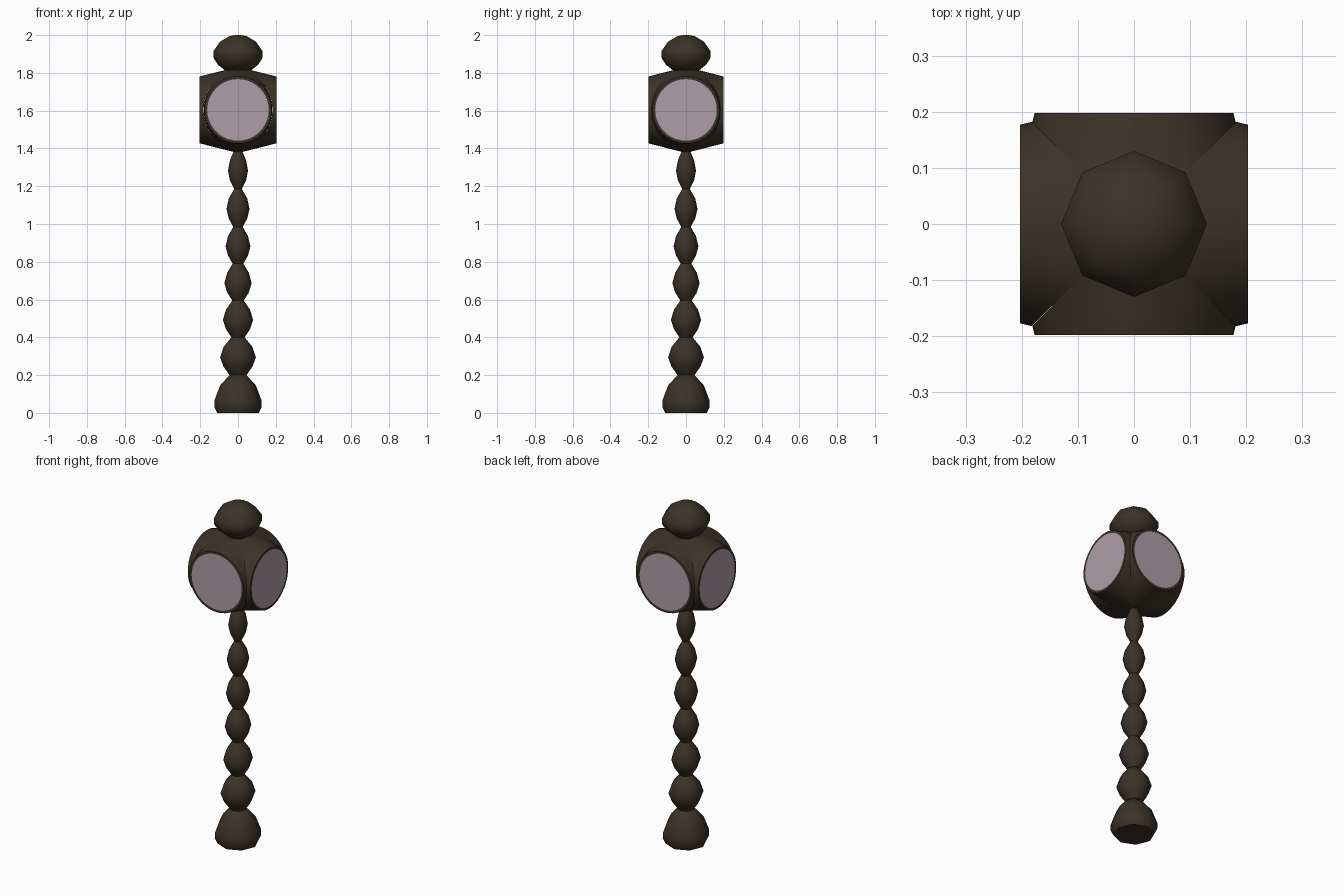
import bpy
import bmesh
import math
from mathutils import Matrix, Vector

if "Cube" in bpy.data.objects:
    bpy.data.objects.remove(bpy.data.objects["Cube"], do_unlink=True)


def material(name, rgb):
    mat = bpy.data.materials.new(name)
    mat.use_nodes = True
    mat.diffuse_color = (*rgb, 1)
    mat.node_tree.nodes["Principled BSDF"].inputs["Base Color"].default_value = (*rgb, 1)
    return mat


BRONZE = material("dark bronze", (0.045, 0.033, 0.021))
DIAL = material("pale mauve glass", (0.42, 0.34, 0.385))


def lathe(bm, profile, sides, bottom=True, top=True):
    """Spin (radius, height) pairs around z, with optional flat caps."""
    rings = []
    for r, z in profile:
        rings.append([bm.verts.new((r * math.cos(a), r * math.sin(a), z))
                      for a in (math.tau * i / sides for i in range(sides))])
    for lo, hi in zip(rings, rings[1:]):
        for i in range(sides):
            j = (i + 1) % sides
            bm.faces.new((lo[i], lo[j], hi[j], hi[i]))
    if bottom:
        bm.faces.new(rings[0][::-1])
    if top:
        bm.faces.new(rings[-1])


def finish(name, bm, mats, angle):
    mesh = bpy.data.meshes.new(name)
    bm.to_mesh(mesh)
    bm.free()
    for mat in mats:
        mesh.materials.append(mat)
    obj = bpy.data.objects.new(name, mesh)
    bpy.context.collection.objects.link(obj)
    bpy.ops.object.select_all(action="DESELECT")
    obj.select_set(True)
    bpy.context.view_layer.objects.active = obj
    bpy.ops.object.shade_smooth_by_angle(angle=math.radians(angle))
    return obj


def turned(name, profile):
    bm = bmesh.new()
    lathe(bm, profile, 8)
    return finish(name, bm, [BRONZE], 55)


# Bulbous foot
turned("base", [(0.11, 0), (0.125, 0.03), (0.125, 0.065), (0.095, 0.145), (0.045, 0.2)])

# Column of beads, slimmer towards the top
necks = [(0.045, 0.2), (0.035, 0.4), (0.03, 0.595), (0.028, 0.79),
         (0.025, 0.985), (0.02, 1.185), (0.02, 1.39)]
widths = [0.095, 0.08, 0.072, 0.066, 0.061, 0.053]
for n, (low, high, width) in enumerate(zip(necks, necks[1:], widths), 1):
    def between(t):
        return low[1] + (high[1] - low[1]) * t
    turned(f"column_bead_{n}", [low, (width * 0.8, between(0.22)), (width, between(0.47)),
                                (width * 0.8, between(0.75)), high])

# Finial knob
turned("finial", [(0.065, 1.81), (0.105, 1.842), (0.13, 1.88), (0.13, 1.915),
                  (0.095, 1.965), (0.045, 1.995), (0.015, 2.0)])

# Clock head: four tapered drums mitred together along the diagonals
bm = bmesh.new()
for quarter in range(4):
    reach = 0.203 if quarter % 2 == 0 else 0.198
    part = bmesh.new()
    lathe(part, [(0.228, 0), (0.177, reach), (0.163, reach)], 40, bottom=False)
    bmesh.ops.rotate(part, verts=part.verts, matrix=Matrix.Rotation(math.pi / 2, 3, "Y"))
    for side in (-1, 1):
        bmesh.ops.bisect_plane(part, geom=part.verts[:] + part.edges[:] + part.faces[:],
                               plane_co=Vector((0, 0, 0)), plane_no=Vector((-1, side, 0)),
                               clear_outer=True)
    # The round end cap is the dial
    for face in part.faces:
        face.material_index = 1 if len(face.verts) > 8 else 0
    bmesh.ops.rotate(part, verts=part.verts,
                     matrix=Matrix.Rotation(quarter * math.pi / 2, 3, "Z"))
    temp = bpy.data.meshes.new("drum")
    part.to_mesh(temp)
    part.free()
    bm.from_mesh(temp)
    bpy.data.meshes.remove(temp)
bmesh.ops.remove_doubles(bm, verts=bm.verts, dist=0.001)
bmesh.ops.translate(bm, verts=bm.verts, vec=(0, 0, 1.604))
finish("clock_head", bm, [BRONZE, DIAL], 15)
